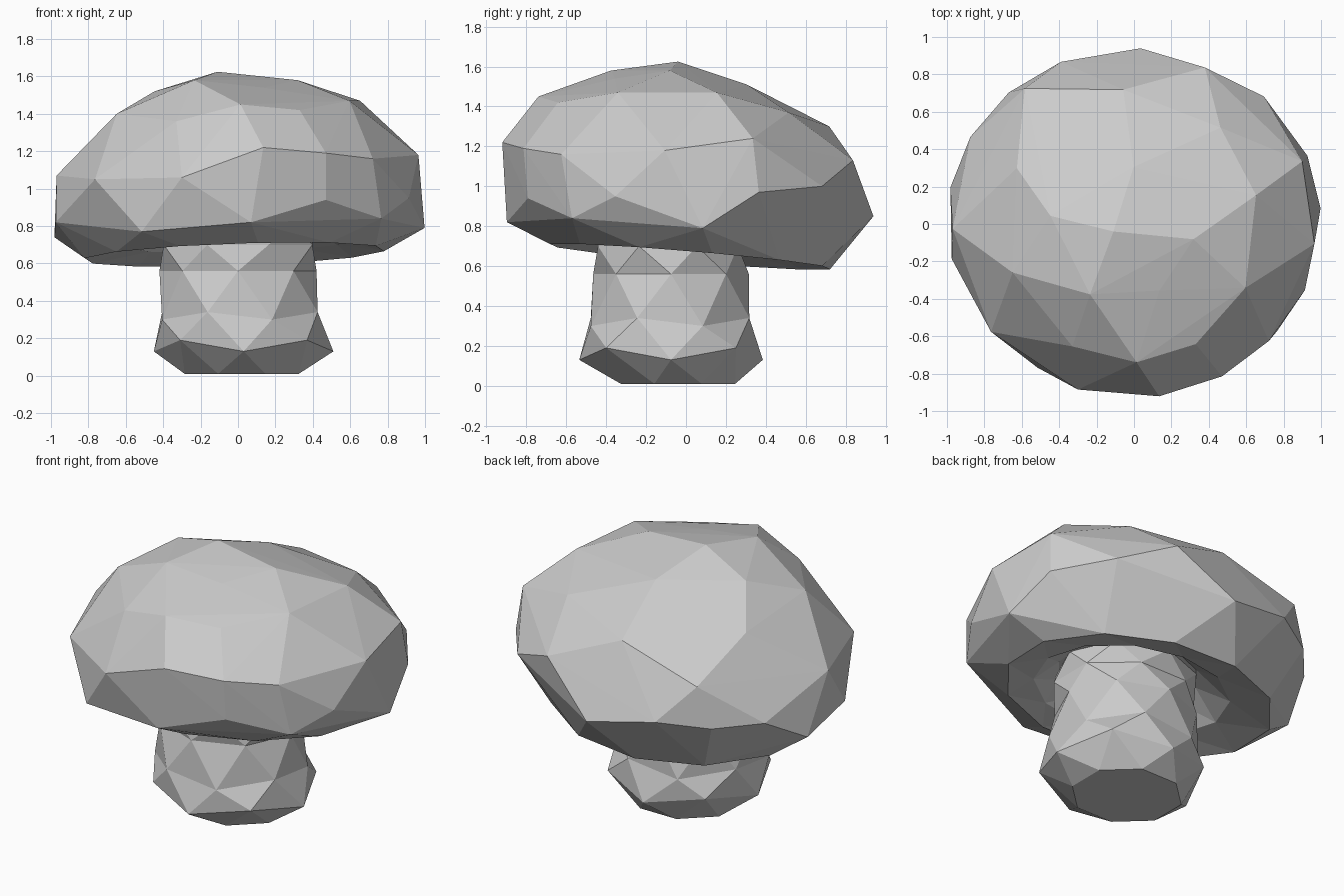
import bpy, bmesh
from math import sin, cos, radians

if "Cube" in bpy.data.objects:
    bpy.data.objects.remove(bpy.data.objects["Cube"])


def add_ring(bm, cx, cy, rx, ry, points):
    """Verts on an ellipse, one for each (angle, height)."""
    return [bm.verts.new((cx + rx * cos(radians(a)), cy + ry * sin(radians(a)), z))
            for a, z in points]


def tilted(n, phase, z, ax=0.0, ay=0.0, zig=0.0):
    """Evenly spaced (angle, height) pairs, tilted by ax, ay; zig alternates height."""
    pts = []
    for i in range(n):
        a = 360 * (i + phase) / n
        t = radians(a)
        pts.append((a, z + ax * cos(t) + ay * sin(t) + zig * (-1) ** i))
    return pts


def bridge(bm, a, b):
    """Triangle band between two rings of equal count, b half a step further round."""
    n = len(a)
    for i in range(n):
        j = (i + 1) % n
        bm.faces.new((a[i], a[j], b[i]))
        bm.faces.new((a[j], b[j], b[i]))


def finish(bm, name):
    bmesh.ops.recalc_face_normals(bm, faces=bm.faces[:])
    me = bpy.data.meshes.new(name)
    bm.to_mesh(me)
    bm.free()
    ob = bpy.data.objects.new(name, me)
    bpy.context.collection.objects.link(ob)
    return ob


# Cap: lopsided rings wrapped in a faceted hull
edge = [(-86, .82), (-62, .94), (-40, .84), (-24, .95), (4, .79), (22, .97), (46, 1.0),
        (88, .85), (113, .93), (132, .90), (151, .90), (169, .74), (193, .82), (239, .77)]
shoulder = [(-82, 1.22), (-61, 1.19), (-42, 1.16), (-6, 1.18), (22, 1.24),
            (67, 1.13), (127, 1.15), (181, 1.07), (218, 1.05), (252, 1.06)]
dome = [(-88, 1.45), (-60, 1.42), (-27, 1.47), (13, 1.47), (46, 1.37),
        (94, 1.30), (155, 1.34), (200, 1.40), (242, 1.36)]
crown = [(-115, 1.58), (-58, 1.54), (-5, 1.58), (80, 1.51), (165, 1.52)]

bm = bmesh.new()
rim = add_ring(bm, -.02, .02, .81, .71, tilted(12, .3, .647, .028, -.06))
add_ring(bm, 0, .02, 1.0, .92, edge)
add_ring(bm, 0, -.01, .97, .92, shoulder)
add_ring(bm, -.01, -.01, .68, .73, dome)
add_ring(bm, -.07, -.05, .39, .36, crown)
bm.verts.new((-.11, -.04, 1.625))
bmesh.ops.convex_hull(bm, input=bm.verts[:])

# Hollow underside of the cap
rim_set = set(rim)
flat = [f for f in bm.faces if all(v in rim_set for v in f.verts)]
bmesh.ops.delete(bm, geom=flat, context='FACES_ONLY')
bmesh.ops.delete(bm, geom=[e for e in bm.edges if not e.link_faces], context='EDGES')
n = len(rim)
lip = add_ring(bm, 0, -.02, .58, .53, tilted(n, .8, .70, .017, -.04))
roof = add_ring(bm, 0, -.06, .42, .38, tilted(n, 1.3, .82))
bridge(bm, rim, lip)
bridge(bm, lip, roof)
bm.faces.new(roof)
finish(bm, "mushroom_cap")

# Stem: stacked twisted rings with a bulging foot
bm = bmesh.new()
rows = [
    (.02, -.04, .33, .31, .01, 0),
    (.03, -.075, .48, .46, .16, .03),
    (.01, -.08, .45, .43, .32, .02),
    (0, -.075, .42, .39, .56, 0),
    (0, -.09, .43, .38, .70, 0),
    (0, -.07, .42, .38, .82, 0),
]
rings = [add_ring(bm, cx, cy, rx, ry, tilted(8, .5 * k + .5, z, zig=zig))
         for k, (cx, cy, rx, ry, z, zig) in enumerate(rows)]
for lower, upper in zip(rings, rings[1:]):
    bridge(bm, lower, upper)
bm.faces.new(rings[0])
bm.faces.new(rings[-1])
finish(bm, "mushroom_stem")
